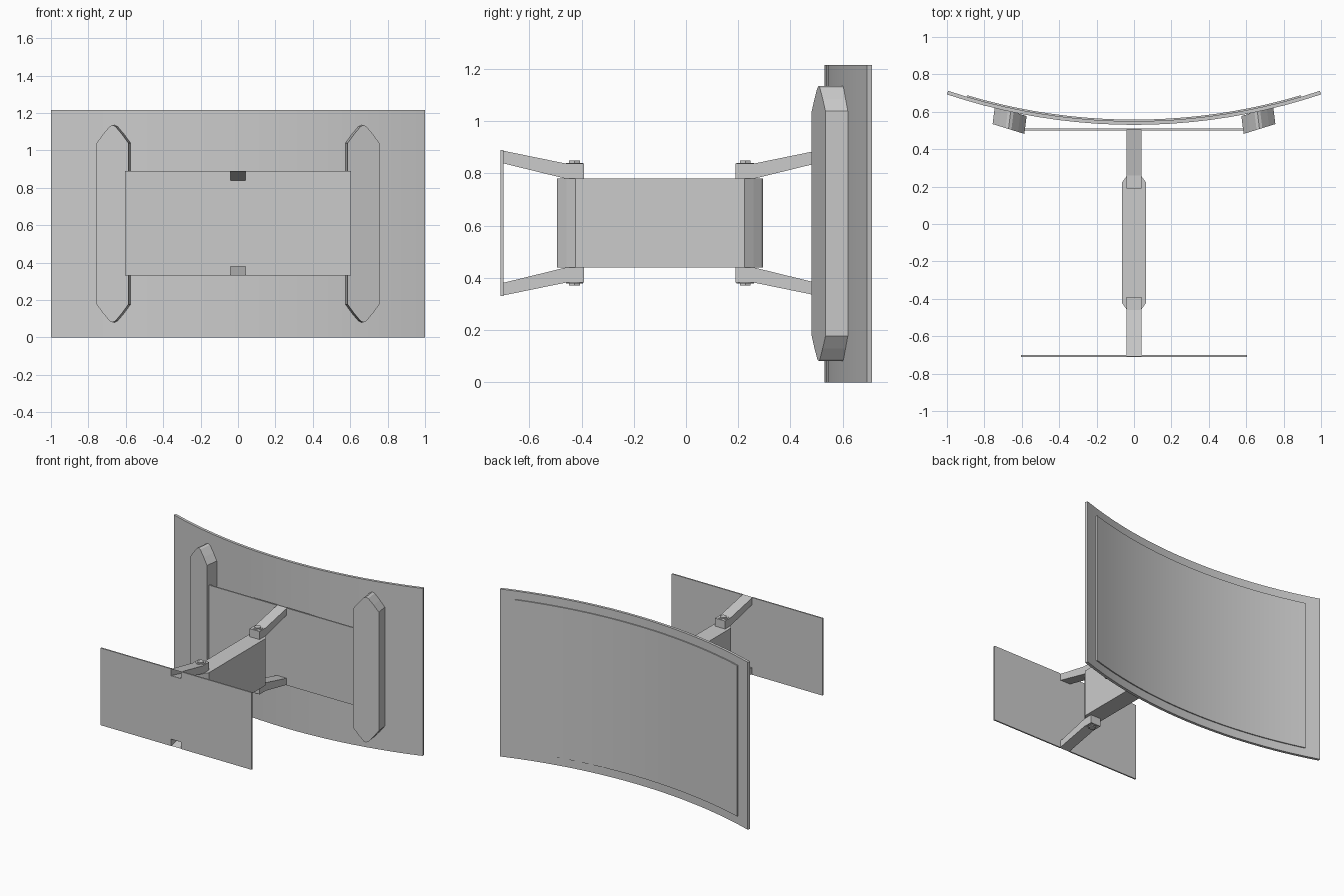
import bpy, bmesh, math
from mathutils import Vector

if "Cube" in bpy.data.objects:
    bpy.data.objects.remove(bpy.data.objects["Cube"])


def loft(name, ring_a, ring_b, cap_a=True, cap_b=True, open_sides=(), smooth=False):
    """Join two matching rings of points into a prism."""
    bm = bmesh.new()
    a = [bm.verts.new(p) for p in ring_a]
    b = [bm.verts.new(p) for p in ring_b]
    n = len(a)
    for i in range(n):
        if i not in open_sides:
            j = (i + 1) % n
            bm.faces.new((a[i], a[j], b[j], b[i]))
    if cap_a:
        bm.faces.new(a[::-1])
    if cap_b:
        bm.faces.new(b)
    bmesh.ops.recalc_face_normals(bm, faces=bm.faces)
    # make sure normals point outwards on open parts as well
    mid = sum((v.co for v in bm.verts), Vector()) / len(bm.verts)
    if open_sides and sum(f.normal.dot(f.calc_center_median() - mid) for f in bm.faces) < 0:
        bmesh.ops.reverse_faces(bm, faces=bm.faces)
    me = bpy.data.meshes.new(name)
    bm.to_mesh(me)
    bm.free()
    ob = bpy.data.objects.new(name, me)
    bpy.context.collection.objects.link(ob)
    if smooth:
        me.shade_smooth()
        me.set_sharp_from_angle(angle=math.radians(30))
    return ob


def pointed_bar(half_w, half_l):
    """Outline of a long bar with softly pointed ends."""
    tip = [(1, 1.13), (0.6, 0.58), (0.18, 0.08), (0, 0)]
    q = [(u * half_w, half_l - v * half_w) for u, v in tip]
    top = q + [(-u, v) for u, v in q[-2::-1]]
    return top + [(-u, -v) for u, v in top]


# Curved screen: slab and raised display panel on the concave side
R = 3.15


def curved_slab(name, half_w, z0, z1, t0, t1, seg=20):
    a = math.asin(half_w / R)
    ang = [-a + 2 * a * i / seg for i in range(seg + 1)]
    pt = lambda th, t: ((R - t) * math.sin(th), 0.53 + R - (R - t) * math.cos(th))
    ring = [pt(th, t0) for th in ang] + [pt(th, t1) for th in reversed(ang)]
    loft(name, [(x, y, z0) for x, y in ring], [(x, y, z1) for x, y in ring], smooth=True)


curved_slab("screen_body", 1.0, 0.0, 1.215, 0.0, 0.02)
curved_slab("display_panel", 0.9, 0.06, 1.155, 0.018, 0.028)

# Upright brackets on the back of the screen, angled to follow the curve
for s, side in ((-1, "left"), (1, "right")):
    front = [(s * (0.671 + u), 0.508 + 0.31 * u, 0.608 + v)
             for u, v in pointed_bar(0.085, 0.527)]
    back = [(x - s * 0.012, y + 0.095, z) for x, y, z in front]
    loft("bracket_" + side, front, back)

# Central link between the arms
link = pointed_bar(0.063, 0.395)
loft("centre_link", [(u, v - 0.1, 0.44) for u, v in link],
     [(u, v - 0.1, 0.78) for u, v in link])

# Each end of the mount: notched plate, two hollow arms and their bolts
ZC = 0.61
for s, end in ((-1, "wall"), (1, "screen")):
    Y = lambda d: -0.1 + s * d
    half = [(-0.605, 0.28), (-0.04, 0.28), (-0.04, 0.23), (0.04, 0.23), (0.04, 0.28), (0.605, 0.28)]
    outline = half + [(-x, -z) for x, z in half]
    loft(end + "_plate", [(x, Y(0.61), ZC + z) for x, z in outline],
         [(x, Y(0.6), ZC + z) for x, z in outline])
    for k, level in ((1, "upper"), (-1, "lower")):
        prof = [(0.29, 0.17), (0.29, 0.228), (0.36, 0.228),
                (0.609, 0.279), (0.609, 0.231), (0.36, 0.17)]
        loft(f"{end}_arm_{level}", [(-0.04, Y(d), ZC + k * h) for d, h in prof],
             [(0.04, Y(d), ZC + k * h) for d, h in prof], open_sides=(3,))
        # washer and hexagonal bolt head
        for part, n, r, h0, h1 in (("washer", 20, 0.033, 0.226, 0.231),
                                   ("bolt", 6, 0.024, 0.228, 0.239)):
            ring = [(r * math.cos(2 * math.pi * i / n), r * math.sin(2 * math.pi * i / n))
                    for i in range(n)]
            loft(f"{end}_{part}_{level}",
                 [(x, Y(0.327) + y, ZC + k * h0) for x, y in ring],
                 [(x, Y(0.327) + y, ZC + k * h1) for x, y in ring])
